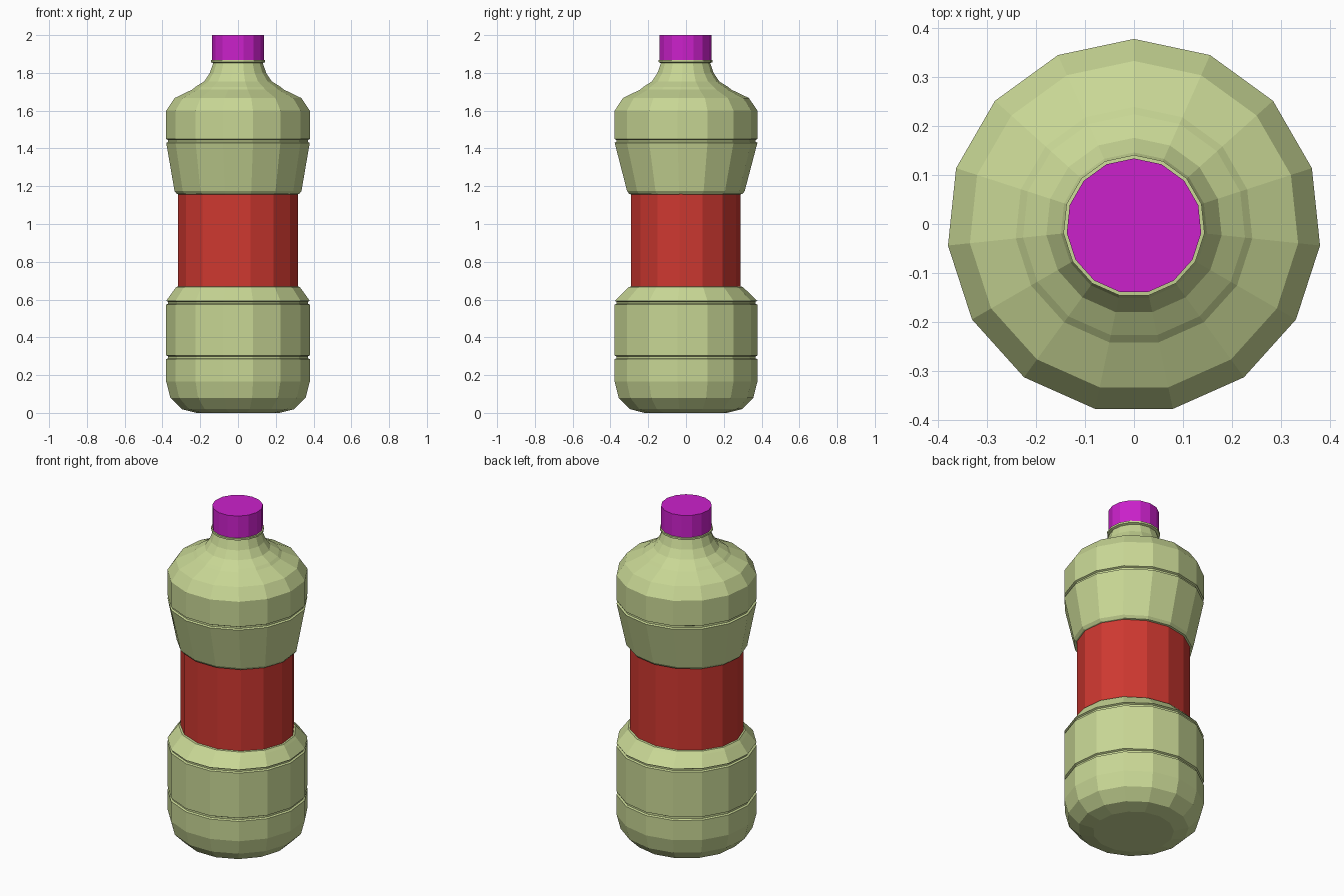
import bpy, bmesh, math

if "Cube" in bpy.data.objects:
    bpy.data.objects.remove(bpy.data.objects["Cube"])

SIDES = 15
Y_SHIFT = -0.004  # centres the odd-sided ring on y = 0


def material(name, rgb):
    m = bpy.data.materials.new(name)
    m.diffuse_color = (*rgb, 1)
    m.use_nodes = True
    m.node_tree.nodes["Principled BSDF"].inputs["Base Color"].default_value = m.diffuse_color
    return m


def lathe(name, profile, mat, capped=True):
    """Stack of 15-sided rings; each profile point is (x radius, y radius, z)."""
    bm = bmesh.new()
    rings = []
    for rx, ry, z in profile:
        ring = []
        for i in range(SIDES):
            a = math.pi / 2 + 2 * math.pi * i / SIDES
            ring.append(bm.verts.new((rx * math.cos(a), ry * math.sin(a) + Y_SHIFT, z)))
        rings.append(ring)
    for lo, hi in zip(rings, rings[1:]):
        for i in range(SIDES):
            j = (i + 1) % SIDES
            bm.faces.new((lo[i], lo[j], hi[j], hi[i]))
    if capped:
        bm.faces.new(rings[0][::-1])
        bm.faces.new(rings[-1])
    me = bpy.data.meshes.new(name)
    bm.to_mesh(me)
    bm.free()
    me.materials.append(mat)
    ob = bpy.data.objects.new(name, me)
    bpy.context.collection.objects.link(ob)
    return ob


def rnd(r, z):
    return (r, r, z)


def groove(z, r=0.382):
    return [rnd(r, z - 0.010), rnd(r - 0.010, z - 0.005),
            rnd(r - 0.010, z + 0.005), rnd(r, z + 0.010)]


green = material("bottle_green", (0.58, 0.68, 0.30))
red = material("label_red", (0.62, 0.04, 0.03))
magenta = material("cap_magenta", (0.6, 0.015, 0.6))

# Bottle: rounded base, grooves, oval waist, shoulder and neck
body = [rnd(0.22, 0.0), rnd(0.30, 0.02), rnd(0.36, 0.08), rnd(0.382, 0.165)]
body += groove(0.294) + groove(0.583)
body += [(0.340, 0.320, 0.652), (0.328, 0.305, 0.667), (0.312, 0.287, 0.670),
         (0.312, 0.287, 1.155), (0.326, 0.304, 1.160), (0.338, 0.315, 1.175)]
body += groove(1.440)
body += [rnd(r, z) for r, z in (
    (0.382, 1.600), (0.337, 1.667), (0.243, 1.712), (0.228, 1.725), (0.180, 1.755),
    (0.150, 1.800), (0.132, 1.852), (0.145, 1.857), (0.145, 1.868), (0.125, 1.870))]
lathe("bottle", body, green)

# Label wrapped around the waist
lathe("label", [(0.319, 0.2935, 0.665), (0.319, 0.2935, 1.160)], red, capped=False)

# Screw cap
lathe("cap", [rnd(0.138, 1.868), rnd(0.138, 2.0)], magenta)
